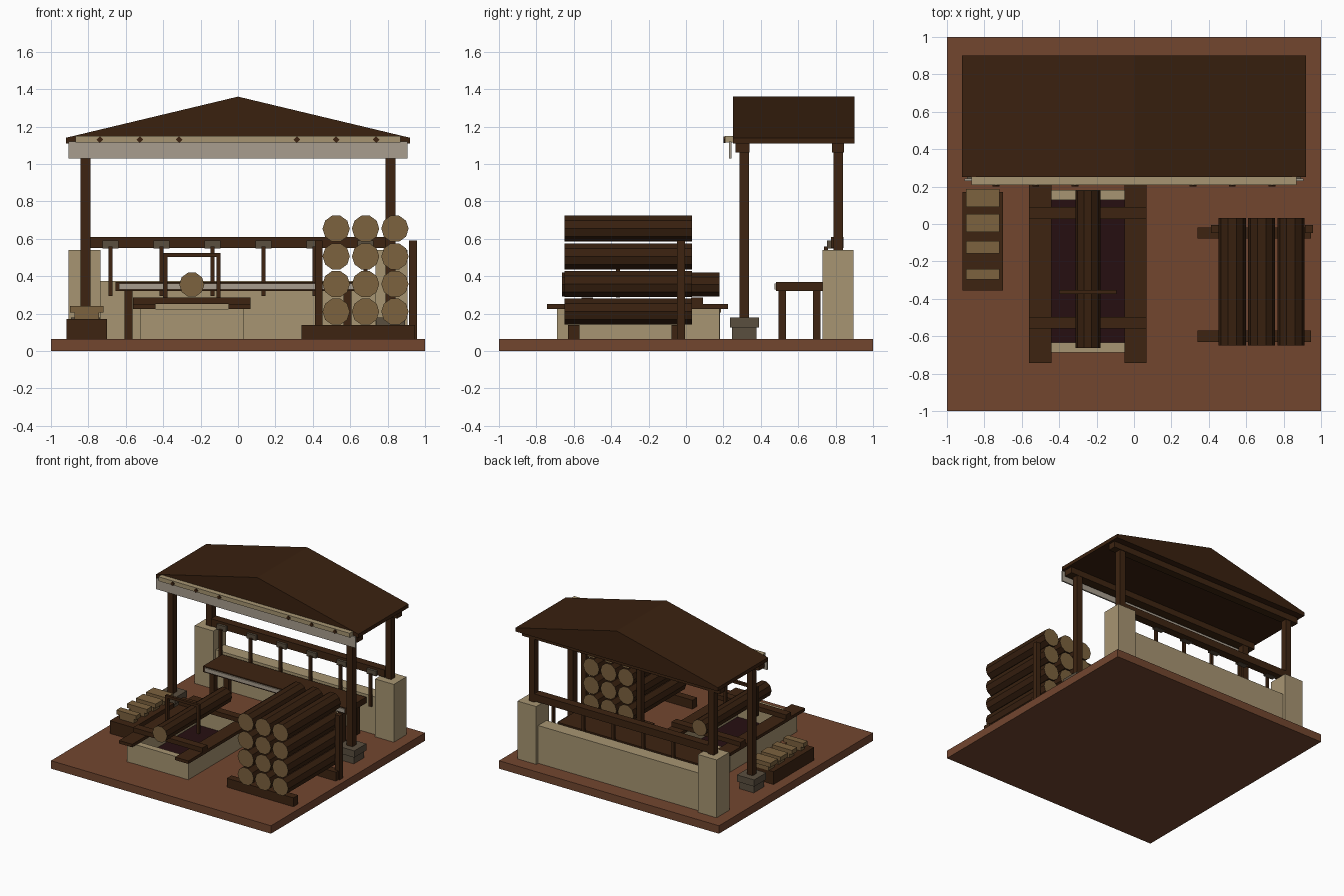
import bpy, math

if "Cube" in bpy.data.objects:
    bpy.data.objects.remove(bpy.data.objects["Cube"], do_unlink=True)


def material(name, r, g, b):
    """Flat material from 0-255 display colour, stored as linear."""
    lin = [((c / 255 + 0.055) / 1.055) ** 2.4 for c in (r, g, b)] + [1.0]
    m = bpy.data.materials.new(name)
    m.use_nodes = True
    m.diffuse_color = lin
    m.node_tree.nodes["Principled BSDF"].inputs["Base Color"].default_value = lin
    return m


EARTH = material("earth", 114, 70, 47)
WOOD = material("dark_wood", 61, 36, 17)
BARK = material("bark", 55, 32, 15)
ROOF = material("roof_wood", 58, 33, 15)
CUT = material("cut_wood", 124, 98, 62)
CLAY = material("clay_wall", 167, 149, 114)
PALE = material("pale_board", 168, 158, 142)
STONE = material("stone", 90, 78, 62)
PIT = material("pit_floor", 38, 15, 17)


def mesh(name, verts, faces, mat):
    me = bpy.data.meshes.new(name)
    me.from_pydata(verts, [], faces)
    me.materials.append(mat)
    ob = bpy.data.objects.new(name, me)
    bpy.context.collection.objects.link(ob)
    return ob


def prism(name, profile, y0, y1, mat):
    """Extrude an (x, z) outline along y."""
    n = len(profile)
    verts = [(x, y, z) for y in (y0, y1) for x, z in profile]
    faces = [tuple(range(n)), tuple(reversed(range(n, 2 * n)))]
    faces += [(i, i + n, (i + 1) % n + n, (i + 1) % n) for i in range(n)]
    return mesh(name, verts, faces, mat)


def box(name, x, y, z, mat):
    """Box from (min, max) ranges."""
    (x0, x1), (z0, z1) = x, z
    return prism(name, [(x0, z0), (x1, z0), (x1, z1), (x0, z1)], *y, mat)


def around(c, half):
    return (c - half, c + half)


def log(name, x, z, r, y0, y1, sides=10):
    """Bark-covered log with pale sawn ends."""
    ring = [(x + r * math.cos(math.tau * i / sides), z + r * math.sin(math.tau * i / sides))
            for i in range(sides)]
    ob = prism(name, ring, y0, y1, BARK)
    ob.data.materials.append(CUT)
    for p in ob.data.polygons:
        p.material_index = int(abs(p.normal.y) > 0.9)


G = 0.065  # ground level
box("ground", (-1, 1), (-1, 1), (0, G), EARTH)

# Roof with eave beams and front fascia
prism("roof", [(-0.92, 1.11), (0.92, 1.11), (0.92, 1.14), (0, 1.36), (-0.92, 1.14)],
      0.25, 0.9, ROOF)
box("front_eave_beam", (-0.9, 0.9), (0.265, 0.34), (1.06, 1.11), WOOD)
box("back_eave_beam", (-0.9, 0.9), (0.78, 0.845), (1.06, 1.11), WOOD)
box("fascia", (-0.905, 0.905), (0.23, 0.242), (1.03, 1.12), PALE)
box("fascia_strip", (-0.87, 0.87), (0.208, 0.25), (1.115, 1.15), CLAY)
for side in (-1, 1):
    for x in (0.315, 0.525, 0.738):
        c = side * x
        prism("fascia_peg", [(c - 0.018, 1.13), (c, 1.112), (c + 0.018, 1.13), (c, 1.148)],
              0.2, 0.21, WOOD)

# Posts, footings and back pillars
for side in (-1, 1):
    x = side * 0.815
    box("front_post", around(x, 0.026), around(0.311, 0.026), (0.18, 1.06), WOOD)
    box("footing_lower", around(x, 0.065), around(0.312, 0.065), (G, 0.125), STONE)
    box("footing_upper", around(x, 0.078), around(0.312, 0.078), (0.125, 0.18), STONE)
    box("back_pillar", around(side * 0.82, 0.085), (0.73, 0.895), (G, 0.54), CLAY)
    box("back_post", around(x, 0.026), around(0.814, 0.026), (0.54, 1.06), WOOD)
box("back_wall", (-0.74, 0.74), (0.76, 0.87), (G, 0.375), CLAY)

# Tool rail with hanging rods
box("tool_rail", (-0.79, 0.79), (0.775, 0.842), (0.55, 0.61), WOOD)
for i in range(6):
    x = -0.6825 + 0.273 * i
    box("rail_block", around(x, 0.043), (0.755, 0.8), (0.548, 0.59), STONE)
    box("hanging_rod", around(x, 0.011), (0.738, 0.758), (0.295, 0.56), WOOD)

# Workbench
box("bench_top", (-0.655, 0.655), (0.482, 0.73), (0.32, 0.37), WOOD)
box("bench_edge", (-0.635, 0.635), (0.473, 0.483), (0.33, 0.362), PALE)
for x in (-0.585, 0.585):
    for y in (0.515, 0.7):
        box("bench_leg", around(x, 0.022), around(y, 0.02), (G, 0.32), WOOD)

# Saw pit: walls, floor and timber frame
PX = -0.247
for side in (-1, 1):
    box("pit_side_wall", around(PX + side * 0.25, 0.028), (-0.69, 0.18), (G, 0.225), CLAY)
    box("pit_side_beam", around(PX + side * 0.255, 0.06), (-0.742, 0.225), (0.225, 0.25), WOOD)
for y in (-0.661, 0.154):
    box("pit_end_wall", around(PX, 0.225), around(y, 0.027), (G, 0.225), CLAY)
box("pit_floor", around(PX, 0.225), (-0.635, 0.13), (G, 0.075), PIT)
for y in (-0.528, 0.06):
    box("pit_cross_beam", around(PX, 0.315), around(y, 0.032), (0.25, 0.287), WOOD)

# Log being sawn and its frame saw
log("pit_log", PX, 0.355, 0.067, -0.663, 0.18)
box("saw_top", around(PX, 0.153), around(-0.363, 0.011), (0.503, 0.525), WOOD)
for side in (-1, 1):
    box("saw_arm", around(PX + side * 0.142, 0.011), around(-0.363, 0.011), (0.285, 0.505), WOOD)

# Log rack
for y in (-0.6, -0.048):
    box("rack_skid", (0.34, 0.945), around(y, 0.03), (G, 0.138), WOOD)
for x in (0.432, 0.935):
    box("rack_post", around(x, 0.021), around(-0.026, 0.021), (G, 0.592), WOOD)
for col in range(3):
    for row in range(4):
        log("stacked_log", 0.525 + 0.157 * col, 0.21 + 0.148 * row, 0.073, -0.65, 0.033)

# Tray with sawn boards
TX = -0.808
box("board_tray", around(TX, 0.108), (-0.355, 0.172), (G, 0.17), WOOD)
for y, half in ((0.138, 0.048), (0.005, 0.048), (-0.125, 0.034), (-0.268, 0.028)):
    box("board_spacer", around(TX, 0.065), around(y, half * 0.8), (0.17, 0.205), CUT)
    box("board", around(TX, 0.09), around(y, half), (0.205, 0.24), CUT)
